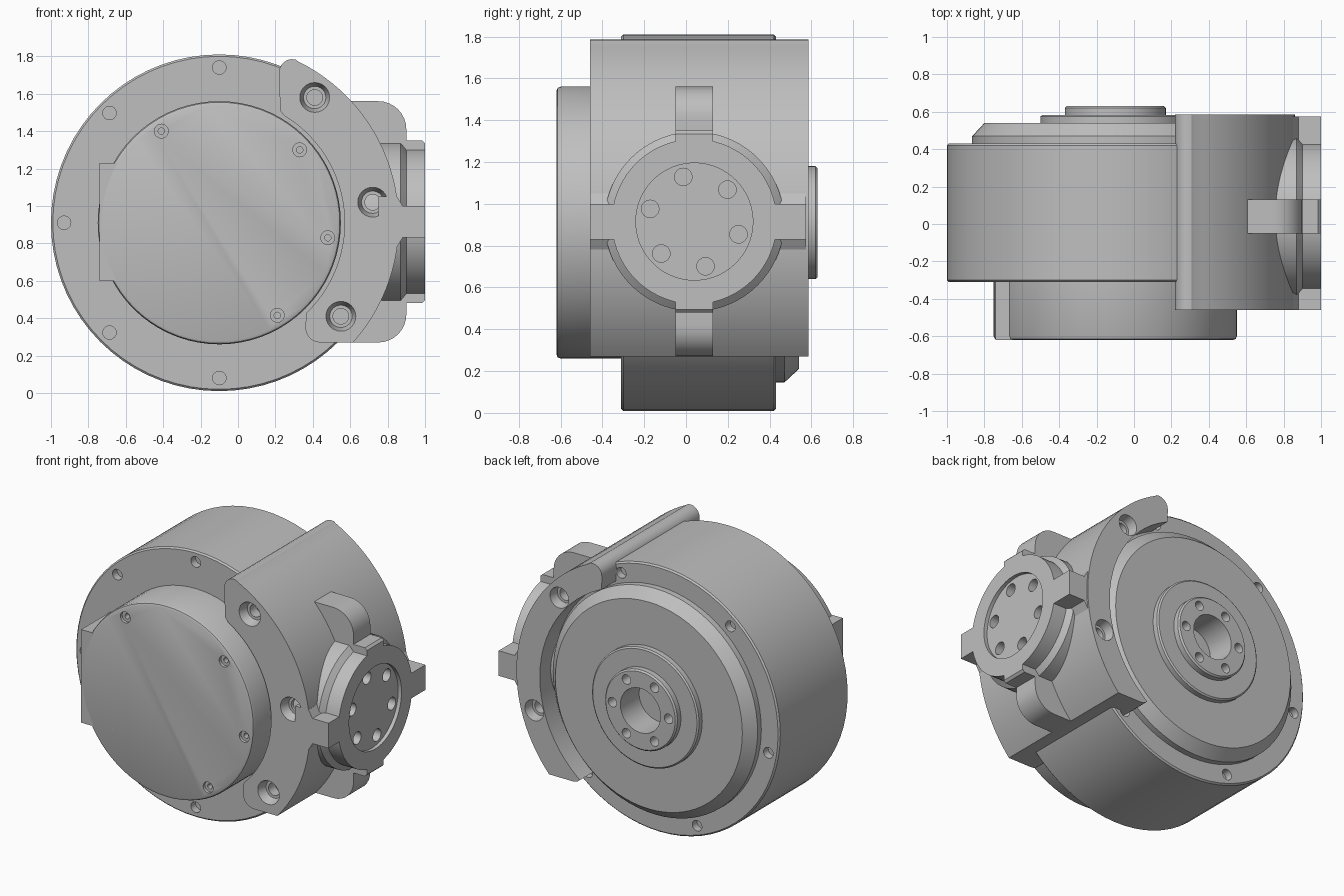
import bpy, bmesh
from math import sin, cos, radians

if "Cube" in bpy.data.objects:
    bpy.data.objects.remove(bpy.data.objects["Cube"])

GREY = (0.52, 0.52, 0.52, 1)
grey = bpy.data.materials.new("light grey metal")
grey.use_nodes = True
grey.diffuse_color = GREY
grey.node_tree.nodes["Principled BSDF"].inputs["Base Color"].default_value = GREY

CX, CZ = -0.1, 0.91            # main axis, along y
PY, PZ = 0.04, 0.915           # side port axis, along x


def finish(name, bm):
    bmesh.ops.recalc_face_normals(bm, faces=bm.faces)
    mesh = bpy.data.meshes.new(name)
    bm.to_mesh(mesh)
    bm.free()
    mesh.materials.append(grey)
    obj = bpy.data.objects.new(name, mesh)
    bpy.context.collection.objects.link(obj)
    return obj


def add_lathe(bm, pts, a, b, axis="y", seg=72):
    """Turn (radius, position) points around an axis through (a, b)."""
    rings = []
    for r, p in pts:
        ring = []
        for i in range(seg):
            t = radians(360 * i / seg)
            u, v = a + r * cos(t), b + r * sin(t)
            ring.append(bm.verts.new((u, p, v) if axis == "y" else (p, u, v)))
        rings.append(ring)
    for low, high in zip(rings, rings[1:]):
        for i in range(seg):
            j = (i + 1) % seg
            bm.faces.new((low[i], low[j], high[j], high[i]))
    bm.faces.new(rings[0])
    bm.faces.new(rings[-1])


def lathe(name, pts, a=CX, b=CZ, axis="y"):
    bm = bmesh.new()
    add_lathe(bm, pts, a, b, axis)
    return finish(name, bm)


def prism(name, outline, y0, y1):
    """Extrude an (x, z) outline along y."""
    bm = bmesh.new()
    face = bm.faces.new([bm.verts.new((x, y0, z)) for x, z in outline])
    new = bmesh.ops.extrude_face_region(bm, geom=[face])["geom"]
    moved = [g for g in new if isinstance(g, bmesh.types.BMVert)]
    bmesh.ops.translate(bm, vec=(0, y1 - y0, 0), verts=moved)
    return finish(name, bm)


def arc(cx, cz, r, a0, a1, n):
    angles = [radians(a0 + (a1 - a0) * i / n) for i in range(n + 1)]
    return [(cx + r * cos(t), cz + r * sin(t)) for t in angles]


def ring_of(a, b, r, start, step, n):
    return arc(a, b, r, start, start + step * (n - 1), n - 1)


def drill(target, centres, pts, axis="y", seg=24):
    """Cut the same turned hole at every centre."""
    bm = bmesh.new()
    for a, b in centres:
        add_lathe(bm, pts, a, b, axis, seg)
    cutter = finish("hole_cutter", bm)
    cutter.hide_render = True
    mod = target.modifiers.new("holes", "BOOLEAN")
    mod.operation, mod.solver, mod.object = "DIFFERENCE", "EXACT", cutter
    activate(target)
    bpy.ops.object.modifier_apply(modifier=mod.name)
    bpy.data.objects.remove(cutter)


def activate(obj):
    bpy.ops.object.select_all(action="DESELECT")
    obj.select_set(True)
    bpy.context.view_layer.objects.active = obj


# Main housing with bolt holes on both rims
housing = lathe("main_housing", [(0.89, -0.31), (0.9, -0.3), (0.9, 0.42), (0.89, 0.43)])
drill(housing, ring_of(CX, CZ, 0.83, 90, 45, 5), [(0.036, -0.4), (0.036, -0.26)])
drill(housing, ring_of(CX, CZ, 0.83, 70, 60, 5), [(0.036, 0.38), (0.036, 0.5)])

# Front cover with a connector block on its side
cover = lathe("front_cover", [(0.65, -0.25), (0.65, -0.6), (0.644, -0.614), (0.63, -0.62)])
block = prism("connector_block",
              [(-0.74, 0.6), (-0.5, 0.6), (-0.5, 1.23), (-0.74, 1.23)], -0.62, -0.28)
screws = [(-0.41, 1.4), (0.33, 1.3), (0.48, 0.83), (0.21, 0.415)]
drill(cover, screws, [(0.037, -0.7), (0.037, -0.6), (0.017, -0.6), (0.017, -0.56)])

# Stepped rear plate and output hub
rear = lathe("rear_output", [(0.765, 0.35), (0.765, 0.47), (0.7, 0.54), (0.4, 0.54),
                             (0.4, 0.575), (0.39, 0.583), (0.27, 0.583), (0.27, 0.62),
                             (0.26, 0.63), (0.15, 0.63), (0.15, 0.42)])
drill(rear, ring_of(CX, CZ, 0.21, 0, 60, 6), [(0.032, 0.55), (0.032, 0.7)])

# Curved clamp bracket on the side
outline = (arc(0.29, 1.715, 0.07, 180, 75, 6)
           + arc(CX, CZ, 0.96, 64, -41.8, 32)
           + arc(0.44, 0.35, 0.08, 270, 180, 6)
           + arc(CX, CZ, 0.67, -46, 54, 28)
           + [(0.25, 1.48), (0.225, 1.51)])
bracket = prism("clamp_bracket", outline, -0.46, 0.585)
drill(bracket, [(CX, CZ)], [(0.785, 0.36), (0.785, 0.8)], seg=72)
drill(bracket, [(0.41, 1.58), (0.72, 1.02), (0.55, 0.41)],
      [(0.082, -0.5), (0.08, -0.46), (0.06, -0.4), (0.042, -0.4), (0.042, -0.33)])
drill(bracket, ring_of(CX, CZ, 0.86, 42, -58, 2),
      [(0.042, 0.42), (0.042, 0.52), (0.06, 0.52), (0.07, 0.585), (0.07, 0.7)])

# Side port flange with recessed face
port = lathe("side_port", [(0.43, 0.6), (0.43, 0.87), (0.395, 0.9), (0.395, 1.0),
                           (0.28, 1.0), (0.28, 0.975)], PY, PZ, "x")
drill(port, ring_of(PY, PZ, 0.22, 104, 60, 6), [(0.042, 0.9), (0.042, 1.1)], "x")

# Vertical rib and cross lugs around the port
half = ([(0.6, 0.27), (0.72, 0.27)] + arc(0.75, 0.42, 0.15, 270, 360, 8)
        + [(0.9, 0.48), (0.985, 0.48), (1.0, 0.495)])
rib = prism("port_rib", half + [(x, 2 * PZ - z) for x, z in reversed(half)],
            PY - 0.09, PY + 0.09)
half = [(0.75, 0.78), (0.85, 0.78), (0.88, 0.83), (1.0, 0.83)]
lugs = prism("port_lugs", half + [(x, 2 * PZ - z) for x, z in reversed(half)],
             -0.46, 0.575)
for part in (rib, lugs):
    drill(part, [(PY, PZ)], [(0.385, 0.7), (0.385, 1.1)], "x", 72)

# Smooth shading with sharp edges kept
for part in (housing, cover, block, rear, bracket, port, rib, lugs):
    activate(part)
    bpy.ops.object.shade_smooth_by_angle(angle=radians(30))
